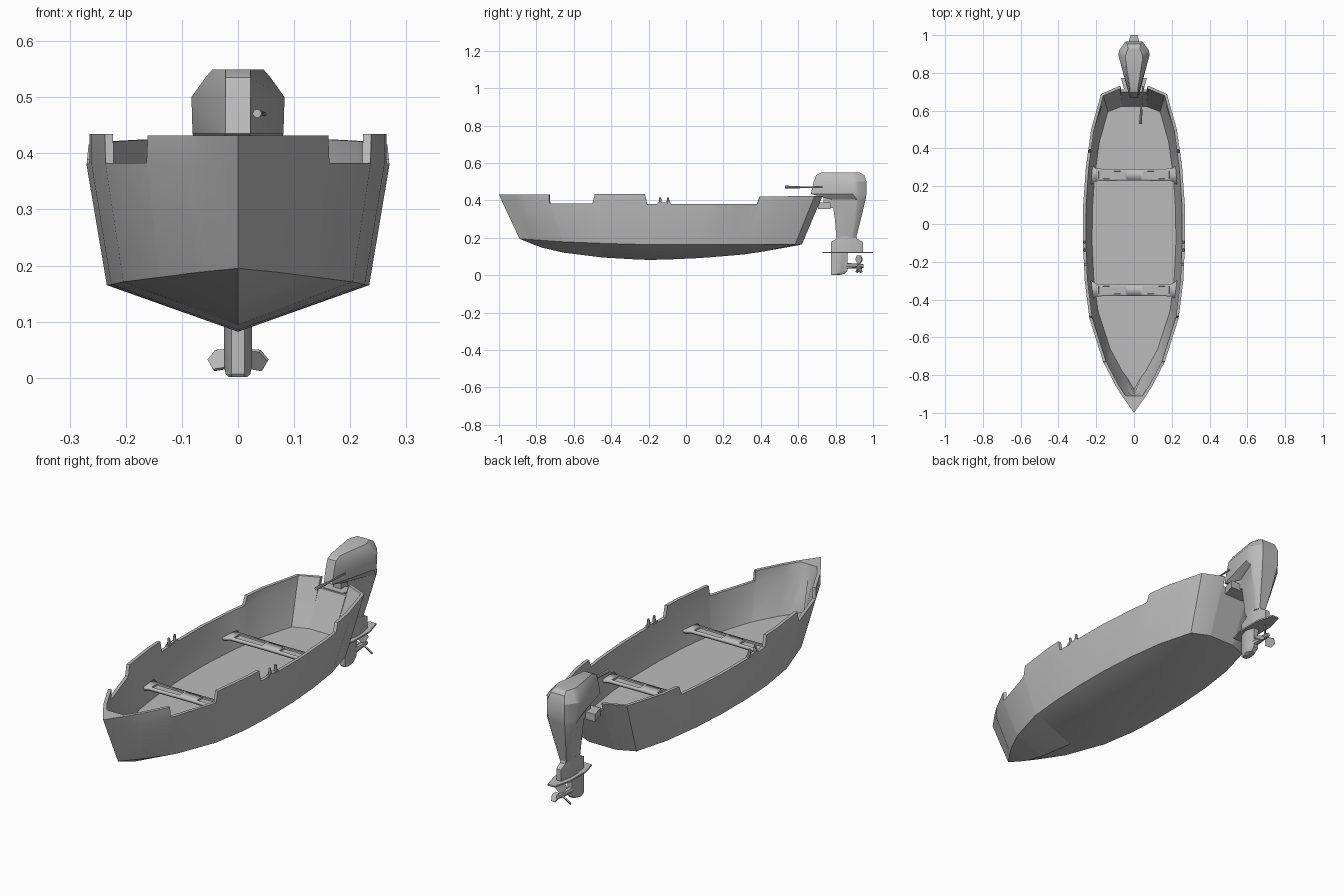
import bpy, bmesh, math
from mathutils import Vector, Matrix

if "Cube" in bpy.data.objects:
    bpy.data.objects.remove(bpy.data.objects["Cube"])

GREY = (0.5, 0.5, 0.5, 1)
grey = bpy.data.materials.new("plain grey")
grey.use_nodes = True
grey.diffuse_color = GREY
grey.node_tree.nodes["Principled BSDF"].inputs["Base Color"].default_value = GREY


def finish(name, bm, angle=25, mirror=False):
    if mirror:
        geom = bm.verts[:] + bm.edges[:] + bm.faces[:]
        bmesh.ops.mirror(bm, geom=geom, axis='X', merge_dist=0.0004)
    bmesh.ops.remove_doubles(bm, verts=bm.verts, dist=0.0004)
    bmesh.ops.dissolve_degenerate(bm, edges=bm.edges, dist=0.0002)
    bmesh.ops.recalc_face_normals(bm, faces=bm.faces)
    mesh = bpy.data.meshes.new(name)
    bm.to_mesh(mesh)
    bm.free()
    mesh.materials.append(grey)
    ob = bpy.data.objects.new(name, mesh)
    bpy.context.collection.objects.link(ob)
    bpy.ops.object.select_all(action='DESELECT')
    ob.select_set(True)
    bpy.context.view_layer.objects.active = ob
    bpy.ops.object.shade_smooth_by_angle(angle=math.radians(angle))
    return ob


def lerp_table(table, y):
    for (a, u), (b, v) in zip(table, table[1:]):
        if y <= b:
            return u + (v - u) * max(0, (y - a) / (b - a))
    return table[-1][1]


def loft(bm, rings, closed=True, caps=True):
    rows = [[bm.verts.new(p) for p in r] for r in rings]
    n = len(rows[0])
    for a, b in zip(rows, rows[1:]):
        for i in range(n if closed else n - 1):
            j = (i + 1) % n
            bm.faces.new((a[i], a[j], b[j], b[i]))
    if caps:
        bm.faces.new(rows[0])
        bm.faces.new(rows[-1])


def box(bm, centre, size):
    m = Matrix.Translation(centre) @ Matrix.Diagonal((*size, 1))
    bmesh.ops.create_cube(bm, size=1, matrix=m)


def rod(bm, a, b, r1, r2, sides=8):
    a, b = Vector(a), Vector(b)
    rot = (b - a).to_track_quat('Z', 'Y').to_matrix().to_4x4()
    bmesh.ops.create_cone(bm, cap_ends=True, segments=sides, radius1=r1, radius2=r2,
                          depth=(b - a).length, matrix=Matrix.Translation((a + b) / 2) @ rot)


# Hull shape: half breadth, stepped rim height, keel and chine heights along y
breadth = [(-1, 0), (-.915, .06), (-.86, .095), (-.73, .163), (-.5, .236), (-.3, .261),
           (-.1, .27), (.1, .269), (.3, .255), (.5, .227), (.69, .175)]
rim = [(-1, .432), (-.734, .432), (-.73, .383), (-.5, .383), (-.488, .434), (-.22, .434),
       (-.208, .382), (.38, .38), (.395, .42), (.73, .425)]
keel = [(-.89, .195), (-.78, .15), (-.63, .115), (-.4, .09), (-.2, .082), (0, .086),
        (.3, .11), (.5, .14), (.62, .165)]
chine = [(-.89, .195), (-.6, .175), (-.25, .165), (.62, .165)]
FLOOR, KNEE = .222, .38

ys = sorted({y for y, _ in breadth} | {y for y, _ in rim if y < .7})
plan = [(lerp_table(breadth, y), y) for y in ys]
plan += [(.08, .732), (.072, .732), (.07, .732), (0, .732)]


def wall(x, y, z):
    """Point at height z on the outer side, flared below and upright above the knee."""
    yc = -.89 + (y + 1) * 1.51 / 1.732
    low = Vector((x * .866, yc, lerp_table(chine, yc)))
    top = Vector((x, y, .43 if y < -.9 or y > .68 else KNEE))
    p = low.lerp(top, min(1, (z - low.z) / (top.z - low.z)))
    p.z = z
    return p, low


rings = []
for i, (x, y) in enumerate(plan):
    h = .385 if y > .7 and x < .0715 else lerp_table(rim, y)
    outer, low = wall(x, y, h)
    knee, _ = wall(x, y, KNEE)
    at_floor, _ = wall(x, y, FLOOR)
    a, b = plan[max(i - 1, 0)], plan[min(i + 1, len(plan) - 1)]
    inward = Vector((-(b[1] - a[1]), b[0] - a[0], 0)).normalized()
    inner, inner_knee, foot = outer + inward * .015, knee + inward * .015, at_floor + inward * .022
    if i == 0:
        inner, inner_knee = Vector((0, -.91, h)), Vector((0, -.905, KNEE))
        foot = Vector((0, -.875, FLOOR))
    elif i == 1:
        inner, inner_knee = Vector((.044, -.91, h)), Vector((.036, -.89, KNEE))
    if x == 0:
        inner.x = inner_knee.x = foot.x = 0
    rings.append([(0, low.y, lerp_table(keel, low.y)), low, knee, outer, inner, inner_knee,
                  foot, (0, foot.y, FLOOR)])
bm = bmesh.new()
loft(bm, rings, closed=False, caps=False)
finish("hull", bm, 40, mirror=True)

# Benches with flared ends and recessed panels
for name, y0 in (("front_bench", -.35), ("rear_bench", .26)):
    bm = bmesh.new()
    cols = [(-.23, .052), (-.198, .033), (-.035, .03), (.035, .03), (.198, .033), (.23, .052)]
    loft(bm, [[(x, y0 + w, .295), (x, y0 - w, .295)] for x, w in cols], False, False)
    bmesh.ops.recalc_face_normals(bm, faces=bm.faces)
    bm.faces.ensure_lookup_table()
    if bm.faces[0].normal.z < 0:
        bmesh.ops.reverse_faces(bm, faces=bm.faces)
    panels = [bm.faces[1], bm.faces[3]]
    bmesh.ops.inset_individual(bm, faces=panels, thickness=.016)
    bmesh.ops.inset_individual(bm, faces=panels, thickness=.001, depth=-.007)
    ob = finish(name, bm, 20)
    if ob.data.polygons[0].normal.z < 0:
        ob.data.flip_normals()
    solid = ob.modifiers.new("thickness", "SOLIDIFY")
    solid.thickness, solid.offset = .014, -1

# Oarlocks: a foot and two prongs on each side
bm = bmesh.new()
for s in (-1, 1):
    box(bm, (s * .262, -.117, .384), (.014, .07, .01))
    for y in (-.138, -.096):
        rod(bm, (s * .262, y, .38), (s * .262, y, .416), .009, .005, 6)
finish("oarlocks", bm)


# Outboard motor: stacked eight-sided sections
def section(z, front, back, wf, wm, wb, mid=.75):
    ym = front + (back - front) * mid
    half = [(wf, front), (wm, ym), (wm * .93, ym + (back - ym) * .4), (wb, back)]
    return [(x, y, z) for x, y in half] + [(-x, y, z) for x, y in reversed(half)]


bm = bmesh.new()
loft(bm, [section(*s) for s in (
    (.549, .725, .93, .022, .046, .03),
    (.535, .695, .953, .022, .058, .036),
    (.5, .683, .965, .022, .083, .045),
    (.435, .667, .965, .022, .081, .045),
    (.42, .72, .963, .022, .078, .044),
    (.405, .78, .96, .022, .074, .042),
    (.3, .796, .935, .02, .05, .03),
    (.2, .804, .91, .014, .026, .016))])
finish("motor_cowl", bm, 28)

bm = bmesh.new()
loft(bm, [section(*s, .45) for s in (
    (.21, .805, .91, .012, .025, .014),
    (.195, .805, .915, .012, .025, .014),
    (.178, .775, .945, .012, .025, .012),
    (.122, .775, .945, .012, .025, .012))])
loft(bm, [section(*s, .45) for s in (
    (.122, .775, .865, .012, .025, .012),
    (.022, .775, .862, .012, .025, .012),
    (.007, .775, .845, .012, .022, .01),
    (.001, .78, .82, .01, .016, .008))])
finish("motor_leg", bm)

# Flat plate above the propeller
bm = bmesh.new()
loft(bm, [[(x, y, z) for x, y in ((.022, .73), (.04, .8), (.04, .92), (.018, 1),
                                  (-.018, 1), (-.04, .92), (-.04, .8), (-.022, .73))]
          for z in (.118, .125)])
finish("cavitation_plate", bm)

# Propeller: hub and three pitched blades
bm = bmesh.new()
rod(bm, (0, .855, .05), (0, .95, .05), .016, .01)
outline = ((-.007, .008), (-.025, .035), (-.014, .056), (.014, .056), (.025, .035), (.007, .008))
for k in range(3):
    turn = (Matrix.Translation((0, .925, .05)) @ Matrix.Rotation(math.tau * k / 3, 4, 'Y')
            @ Matrix.Rotation(math.radians(45), 4, 'Z'))
    loft(bm, [[turn @ Vector((x, t, z)) for x, z in outline] for t in (-.003, .003)])
finish("propeller", bm)

# Clamp holding the motor to the transom
bm = bmesh.new()
loft(bm, [[(-.068, .772, z), (-.05, .705, z), (.05, .705, z), (.068, .772, z)]
          for z in (.353, .388)])
box(bm, (0, .775, .39), (.04, .08, .06))
finish("transom_clamp", bm)

# Steering tiller
bm = bmesh.new()
rod(bm, (.047, .73, .47), (.038, .6, .471), .004, .004)
rod(bm, (.039, .61, .471), (.034, .53, .471), .006, .008)
finish("tiller", bm)
